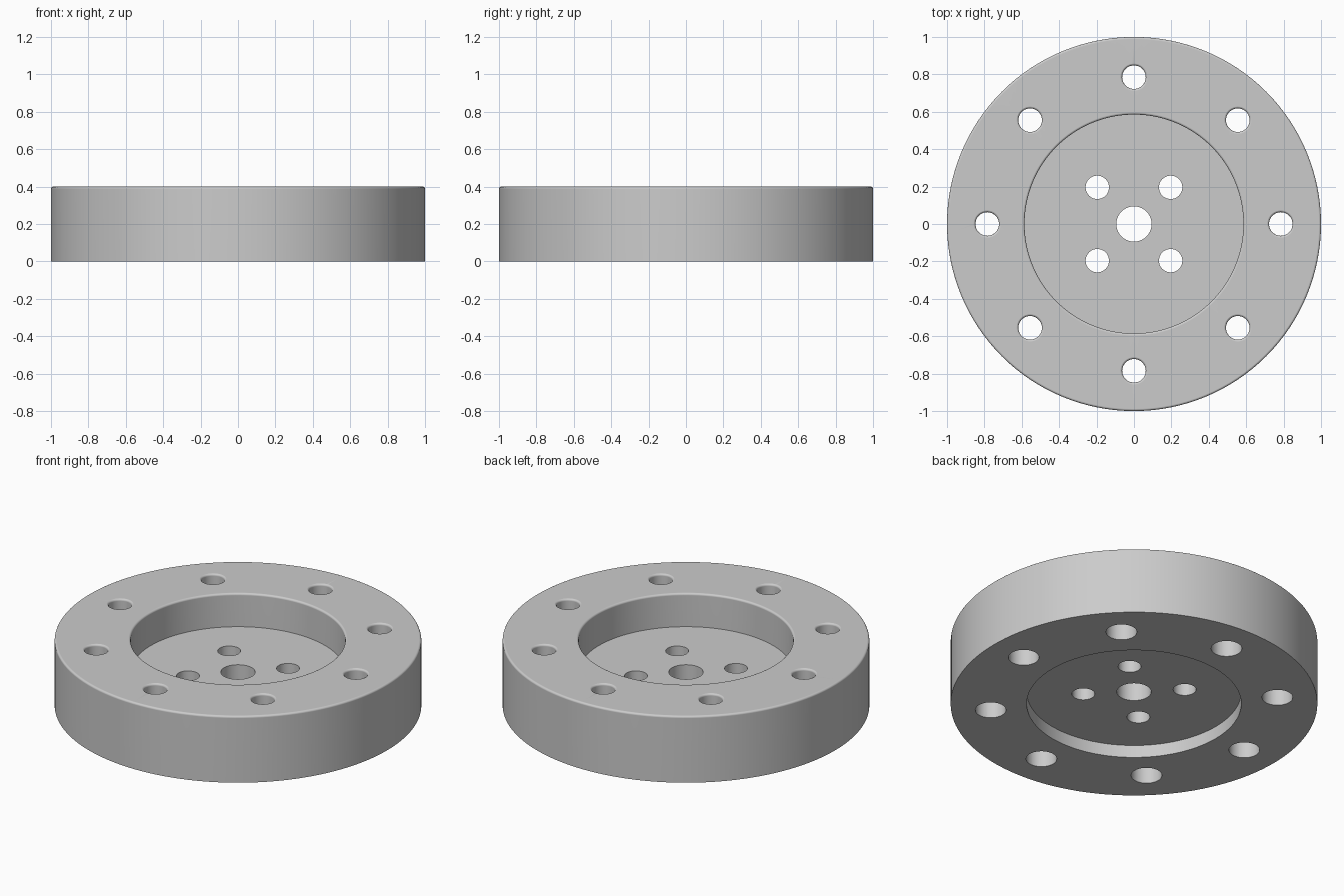
import bpy
import bmesh
from math import sin, cos, pi, radians

old = bpy.data.objects.get("Cube")
if old:
    bpy.data.objects.remove(old, do_unlink=True)

HEIGHT, OUTER, RECESS, BORE = 0.4, 1.0, 0.585, 0.094
WEB_LOW, WEB_HIGH = 0.075, 0.2
FILLET = 0.012

steel = bpy.data.materials.new("grey_steel")
steel.use_nodes = True
grey = (0.6, 0.6, 0.6, 1)
steel.diffuse_color = grey
steel.node_tree.nodes["Principled BSDF"].inputs["Base Color"].default_value = grey


def top_fillet(wall, side, steps=5):
    """Quarter round from a wall up to the top face; side +1 widens, -1 narrows."""
    return [(wall + side * FILLET * (1 - cos(a)), HEIGHT - FILLET * (1 - sin(a)))
            for a in (i * pi / 2 / steps for i in range(steps + 1))]


def lathe(bm, profile, sides, centre=(0, 0), closed=False):
    """Revolve (radius, z) points about a vertical axis."""
    rings = []
    for r, z in profile:
        rings.append([bm.verts.new((centre[0] + r * cos(2 * pi * i / sides),
                                    centre[1] + r * sin(2 * pi * i / sides), z))
                      for i in range(sides)])
    pairs = list(zip(rings, rings[1:]))
    if closed:
        pairs.append((rings[-1], rings[0]))
    else:
        bm.faces.new(rings[0][::-1])
        bm.faces.new(rings[-1])
    for a, b in pairs:
        for i in range(sides):
            j = (i + 1) % sides
            bm.faces.new((a[i], a[j], b[j], b[i]))


def finish(bm, name):
    bmesh.ops.recalc_face_normals(bm, faces=bm.faces)
    mesh = bpy.data.meshes.new(name)
    bm.to_mesh(mesh)
    bm.free()
    mesh.materials.append(steel)
    obj = bpy.data.objects.new(name, mesh)
    bpy.context.collection.objects.link(obj)
    return obj


# Flange body: rim, deep top recess, shallow bottom recess, centre bore
body = [(BORE, WEB_LOW), (RECESS, WEB_LOW), (RECESS, 0), (OUTER, 0)]
body += top_fillet(OUTER, -1)
body += top_fillet(RECESS, 1)[::-1]
body += [(RECESS, WEB_HIGH), (BORE, WEB_HIGH)]
bm = bmesh.new()
lathe(bm, body, 128, closed=True)
flange = finish(bm, "flange")

# Hole cutters: eight counterbored rim holes and four plain web holes
rim_hole = [(0.084, -0.1), (0.084, 0.2), (0.063, 0.2)]
rim_hole += top_fillet(0.063, 1)[:-1] + [(0.077, HEIGHT + 0.001), (0.077, 0.5)]
web_hole = [(0.0625, -0.1), (0.0625, 0.3)]
bm = bmesh.new()
for i in range(8):
    a = i * pi / 4
    lathe(bm, rim_hole, 40, (0.785 * cos(a), 0.785 * sin(a)))
for x in (-0.196, 0.196):
    for y in (-0.196, 0.196):
        lathe(bm, web_hole, 40, (x, y))
cutter = finish(bm, "hole_cutter")
cutter.hide_render = True

bpy.ops.object.select_all(action='DESELECT')
flange.select_set(True)
bpy.context.view_layer.objects.active = flange
cut = flange.modifiers.new("holes", 'BOOLEAN')
cut.operation = 'DIFFERENCE'
cut.solver = 'EXACT'
cut.object = cutter
bpy.ops.object.modifier_apply(modifier=cut.name)
bpy.data.objects.remove(cutter, do_unlink=True)

# Smooth walls and fillets, crisp corners, flat faces kept flat
bpy.ops.object.shade_smooth_by_angle(angle=radians(30))
weighted = flange.modifiers.new("flat_faces", 'WEIGHTED_NORMAL')
weighted.keep_sharp = True
